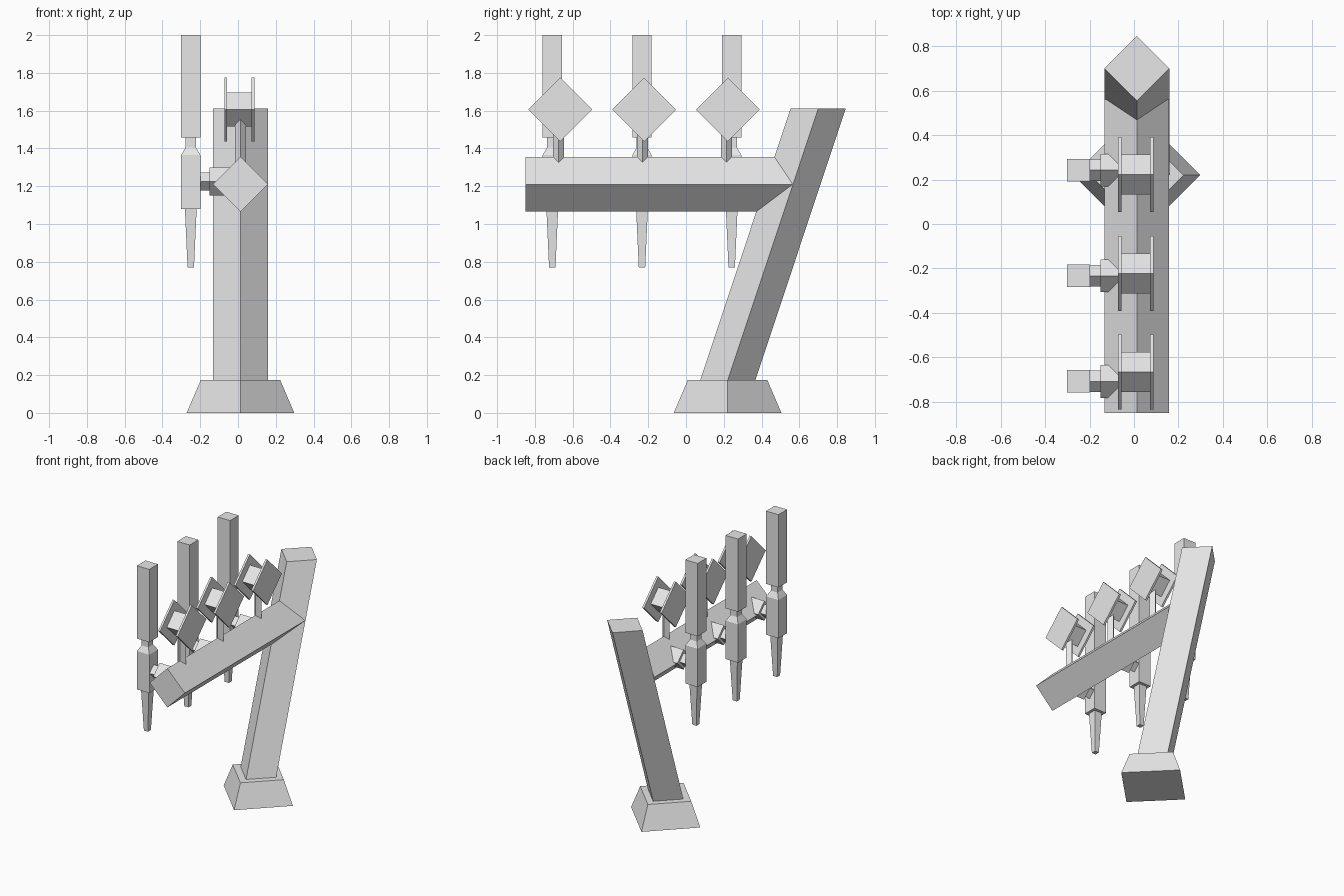
import bpy, bmesh
from mathutils import Vector

cube = bpy.data.objects.get("Cube")
if cube:
    bpy.data.objects.remove(cube, do_unlink=True)

grey = bpy.data.materials.new("plain_grey")
grey.use_nodes = True
grey.diffuse_color = (0.8, 0.8, 0.8, 1)
grey.node_tree.nodes["Principled BSDF"].inputs["Base Color"].default_value = (0.8, 0.8, 0.8, 1)

DIAMOND = [(1, 0), (0, 1), (-1, 0), (0, -1)]
SQUARE = [(1, 1), (-1, 1), (-1, -1), (1, -1)]


def loft(name, axis, shape, sections):
    """Four-sided solid through sections of (centre, half size), each across the axis."""
    u, v = [Vector([float(i == k) for i in range(3)]) for k in range(3) if k != axis]
    bm = bmesh.new()
    rings = []
    for centre, half in sections:
        rings.append([bm.verts.new(Vector(centre) + half * (a * u + b * v)) for a, b in shape])
    for low, high in zip(rings, rings[1:]):
        for i in range(4):
            j = (i + 1) % 4
            bm.faces.new((low[i], low[j], high[j], high[i]))
    bm.faces.new(rings[0])
    bm.faces.new(rings[-1])
    bmesh.ops.recalc_face_normals(bm, faces=bm.faces)
    mesh = bpy.data.meshes.new(name)
    bm.to_mesh(mesh)
    bm.free()
    mesh.materials.append(grey)
    obj = bpy.data.objects.new(name, mesh)
    bpy.context.collection.objects.link(obj)
    return obj


X, Y, Z = range(3)
CX = 0.013       # centre line of the post and beam
BASE_Y = 0.22

# Foot, leaning post and horizontal beam
loft("base", Z, DIAMOND, [((CX, BASE_Y, 0), 0.285), ((CX, BASE_Y, 0.175), 0.21)])
loft("leaning_post", Z, DIAMOND, [((CX, BASE_Y, 0.17), 0.146), ((CX, 0.70, 1.612), 0.146)])
loft("beam", Y, DIAMOND, [((CX, -0.85, 1.21), 0.145), ((CX, 0.56, 1.21), 0.145)])

# Hanging rods with their side brackets
rod_profile = [(2.0, 0.051), (1.458, 0.051), (1.457, 0.028), (1.405, 0.028),
               (1.365, 0.051), (1.08, 0.051), (1.079, 0.031), (0.77, 0.017)]
for n in range(3):
    y = 0.242 - 0.475 * n
    loft(f"hanging_rod_{n + 1}", Z, SQUARE, [((-0.25, y, z), r) for z, r in rod_profile])
    loft(f"bracket_pin_{n + 1}", X, DIAMOND, [((-0.23, y, 1.225), 0.048), ((-0.13, y, 1.225), 0.048)])
    loft(f"bracket_socket_{n + 1}", X, DIAMOND, [((-0.15, y, 1.225), 0.074), ((-0.02, y, 1.225), 0.074)])

# Spools standing on the beam
for n in range(3):
    y = 0.222 - 0.444 * n
    loft(f"spool_stem_{n + 1}", Z, DIAMOND, [((CX, y - 0.008, 1.28), 0.029), ((CX, y - 0.008, 1.58), 0.029)])
    loft(f"spool_core_{n + 1}", X, DIAMOND, [((-0.065, y, 1.606), 0.09), ((0.08, y, 1.606), 0.09)])
    for side, x in (("right", -0.072), ("left", 0.072)):
        loft(f"spool_plate_{side}_{n + 1}", X, DIAMOND,
             [((x, y, 1.606), 0.169), ((x + 0.015, y, 1.606), 0.169)])
